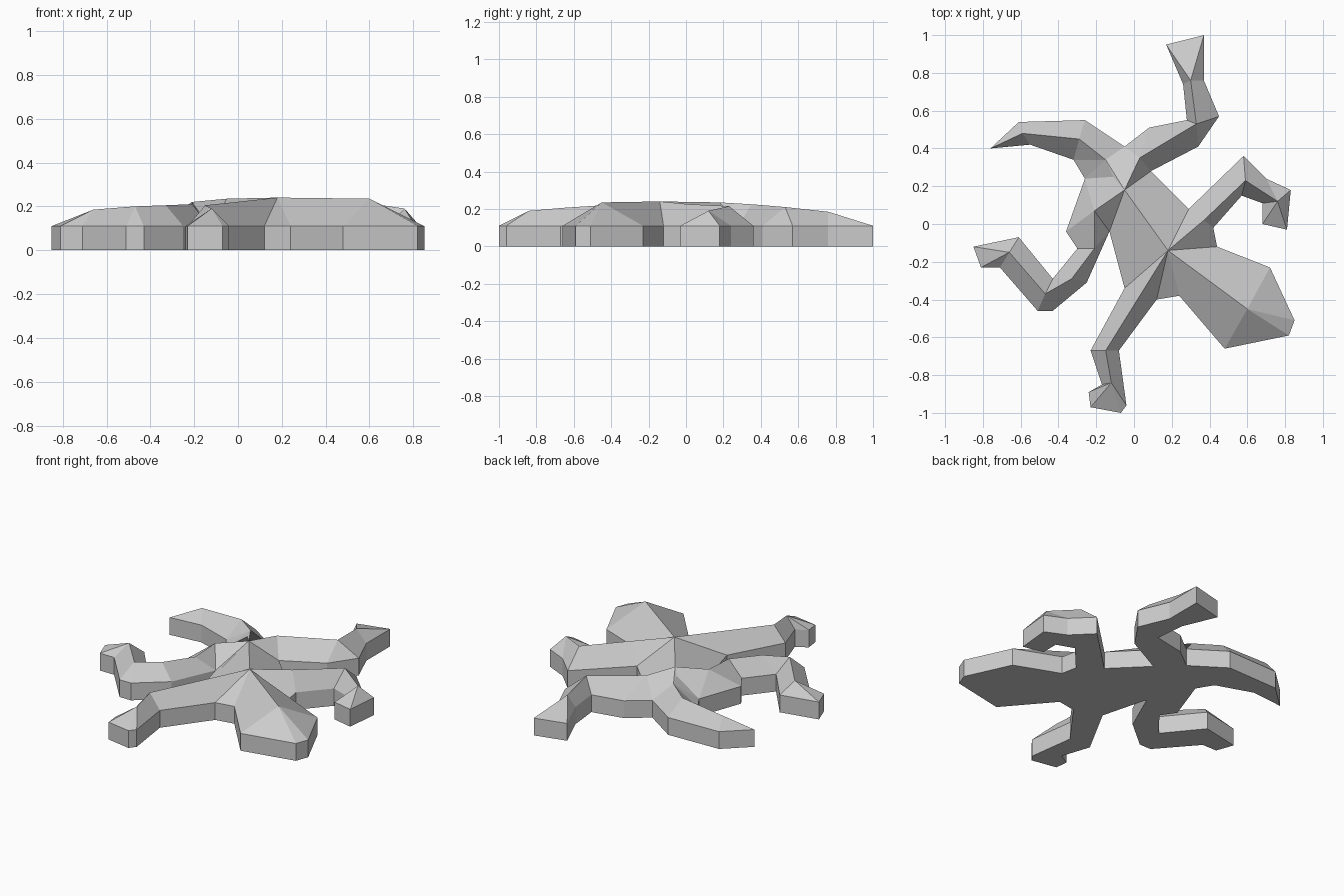
import bpy
import bmesh

EDGE_HEIGHT = 0.11

old = bpy.data.objects.get("Cube")
if old:
    bpy.data.objects.remove(old, do_unlink=True)

bm = bmesh.new()
known_points = {}


def vertex(point):
    """Reuse a vertex already placed; plain x, y points lie on the outer edge."""
    full = tuple(point) if len(point) == 3 else (*point, EDGE_HEIGHT)
    if full not in known_points:
        known_points[full] = bm.verts.new(full)
    return known_points[full]


def face(*points):
    """Add a face, skipping repeated corners."""
    corners = list(dict.fromkeys(vertex(p) for p in points))
    if len(corners) > 2 and bm.faces.get(corners) is None:
        bm.faces.new(corners)


def limb(stations, tip=()):
    """Roof-shaped strip: each station is ridge, one edge, the other edge."""
    for start, end in zip(stations, stations[1:]):
        for side in (1, 2):
            face(start[0], end[0], end[side], start[side])
    ridge, first, second = stations[-1]
    if tip:
        rim = [first, *tip, second]
        for near, far in zip(rim, rim[1:]):
            face(ridge, near, far)


# Shared points on the spine, flanks and joints
hip = (-.05, .18, .235)
shoulder = (.18, -.14, .24)
rump = (-.11, .25, .22)
tail_root = (-.15, .34, .215)
waist_right, chest_right = (-.13, -.04), (-.05, -.34)
waist_left, chest_left = (.09, .28), (.29, .08)
neck_left, neck_right = (.44, -.12), (.12, -.40)
crotch_left, crotch_right = (-.05, .41), (-.26, .24)

# Torso
limb([(hip, waist_left, waist_right),
      (shoulder, chest_left, chest_right)])

# Head
crown = (.60, -.45, .235)
limb([(shoulder, neck_left, neck_right),
      (shoulder, neck_left, (.24, -.38)),
      (crown, (.72, -.23), (.48, -.66))],
     tip=[(.85, -.51), (.82, -.59)])

# Left front leg
limb([(shoulder, chest_left, neck_left),
      ((.37, .02, .225), chest_left, (.42, -.02)),
      ((.59, .23, .215), (.58, .36), (.57, .15)),
      ((.76, .12, .19), (.70, .24), (.68, .11))],
     tip=[(.83, .18), (.81, -.03), (.68, 0)])

# Right front leg
limb([(shoulder, chest_right, neck_right),
      ((-.15, -.67, .205), (-.23, -.67), (-.08, -.67)),
      ((-.12, -.84, .19), (-.17, -.85), (-.04, -.96))],
     tip=[(-.24, -.89), (-.23, -.97), (-.07, -1)])

# Left hind leg
thigh = (.03, .35, .225)
knee = (.33, .53, .21)
inner_knee = (.28, .55)
limb([(hip, tail_root, waist_left),
      (thigh, crotch_left, waist_left),
      (thigh, (.08, .51), waist_left),
      (knee, inner_knee, (.34, .41)),
      (knee, inner_knee, (.45, .57)),
      ((.30, .76, .185), (.26, .74), (.37, .76))],
     tip=[(.17, .95), (.37, 1)])

# Right hind leg
thigh = (-.21, .07, .22)
knee = (-.47, -.37, .2)
inner_knee = (-.43, -.29)
limb([(hip, rump, waist_right),
      (thigh, crotch_right, waist_right),
      (thigh, (-.36, -.04), waist_right),
      ((-.21, -.13, .21), (-.30, -.13), waist_right),
      ((-.33, -.29, .205), inner_knee, (-.25, -.31)),
      (knee, inner_knee, (-.43, -.46)),
      (knee, inner_knee, (-.51, -.46)),
      ((-.66, -.15, .185), (-.61, -.07), (-.71, -.23))],
     tip=[(-.85, -.12), (-.81, -.23)])

# Tail
tail_bend = (-.32, .34)
limb([(rump, hip, crotch_right),
      (tail_root, tail_root, crotch_right),
      (tail_root, crotch_left, tail_bend),
      ((-.29, .45, .205), (-.26, .55), tail_bend),
      ((-.59, .48, .185), (-.61, .54), (-.55, .42))],
     tip=[(-.76, .40)])

# Upright side walls and flat underside
rim_edges = [e for e in bm.edges if e.is_boundary]
walls = bmesh.ops.extrude_edge_only(bm, edges=rim_edges)["geom"]
for item in walls:
    if isinstance(item, bmesh.types.BMVert):
        item.co.z = 0
ground_edges = [e for e in bm.edges if e.is_boundary]
bmesh.ops.edgeloop_fill(bm, edges=ground_edges)
bmesh.ops.recalc_face_normals(bm, faces=bm.faces[:])

mesh = bpy.data.meshes.new("lizard_body")
bm.to_mesh(mesh)
bm.free()

# Plain grey finish
colour = (0.6, 0.6, 0.6, 1)
grey = bpy.data.materials.new("plain_grey")
grey.use_nodes = True
grey.diffuse_color = colour
grey.node_tree.nodes["Principled BSDF"].inputs["Base Color"].default_value = colour
mesh.materials.append(grey)

lizard = bpy.data.objects.new("lizard_body", mesh)
bpy.context.collection.objects.link(lizard)
